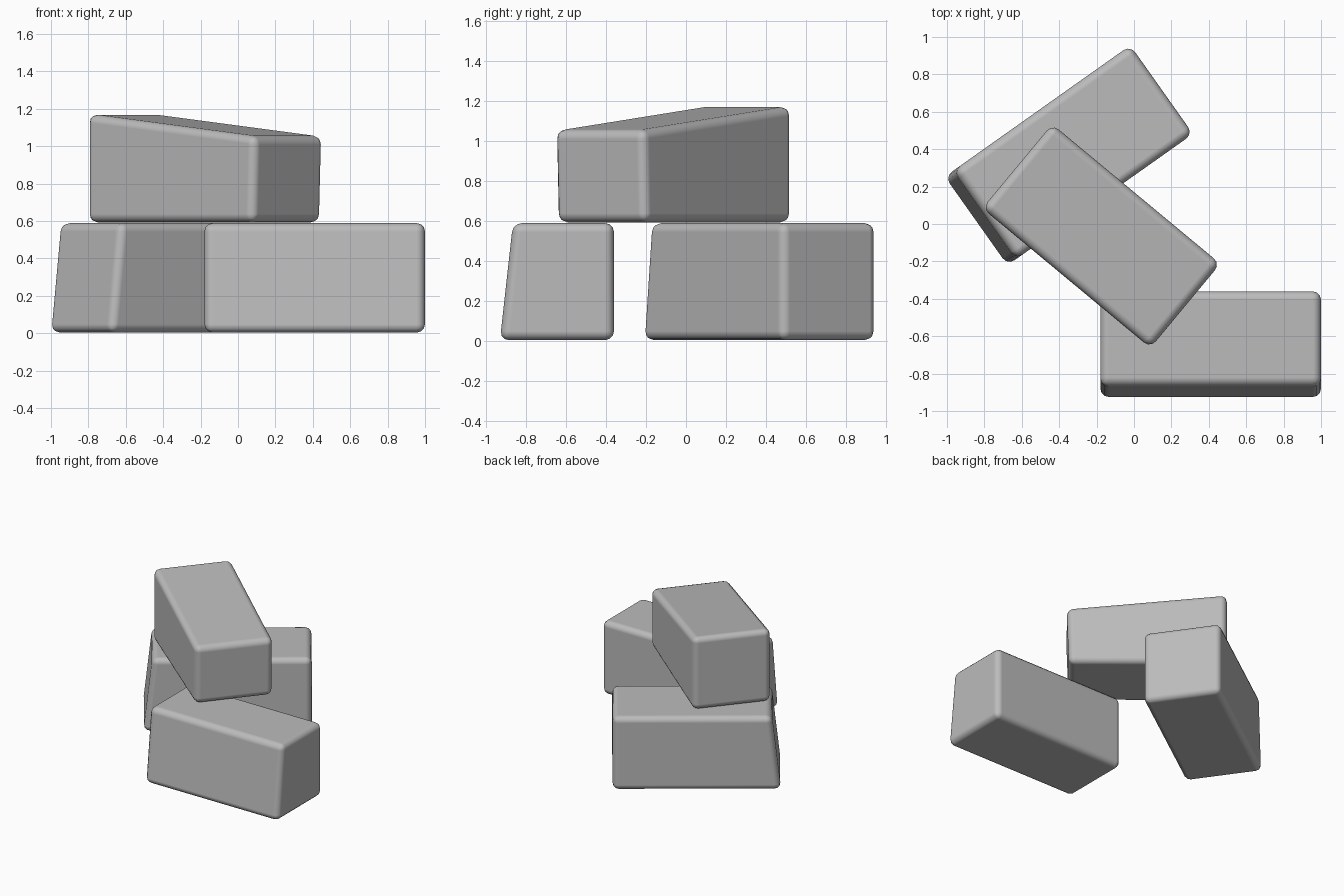
import bpy, bmesh
from math import radians
from mathutils import Matrix

cube = bpy.data.objects.get("Cube")
if cube:
    bpy.data.objects.remove(cube, do_unlink=True)

# Single stone colour
stone = bpy.data.materials.new("stone_grey")
stone.use_nodes = True
GREY = (0.5, 0.5, 0.5, 1)
stone.diffuse_color = GREY
bsdf = next(n for n in stone.node_tree.nodes if n.type == 'BSDF_PRINCIPLED')
bsdf.inputs["Base Color"].default_value = GREY
bsdf.inputs["Roughness"].default_value = 0.8


def brick(name, size, base, yaw, skew):
    """Rounded block standing on base; skew(v) moves its top corners."""
    bm = bmesh.new()
    bmesh.ops.create_cube(bm, size=1)
    bmesh.ops.translate(bm, vec=(0, 0, 0.5), verts=bm.verts)
    bmesh.ops.scale(bm, vec=size, verts=bm.verts)
    for v in bm.verts:
        if v.co.z > 0.1:
            skew(v.co)
    bmesh.ops.transform(bm, matrix=Matrix.Rotation(radians(yaw), 4, 'Z'), verts=bm.verts)
    mesh = bpy.data.meshes.new(name)
    bm.to_mesh(mesh)
    bm.free()
    mesh.materials.append(stone)
    obj = bpy.data.objects.new(name, mesh)
    bpy.context.collection.objects.link(obj)
    obj.location = base
    # Softly worn edges
    bevel = obj.modifiers.new("rounded_edges", 'BEVEL')
    bevel.width = 0.045
    bevel.segments = 3
    bevel.limit_method = 'NONE'
    bevel.harden_normals = True
    for p in mesh.polygons:
        p.use_smooth = True
    return obj


def slope_front(co):
    if co.y < 0:
        co.y += 0.065


def slope_end(co):
    if co.x < 0:
        co.x += 0.065


def slope_top(co):
    if co.x > 0:
        co.z -= 0.12
        co.x += 0.015


# Two bricks on the ground, one lying across them
brick("front_brick", (1.18, 0.57, 0.585), (0.41, -0.645, 0.003), 0, slope_front)
brick("back_brick", (1.22, 0.58, 0.585), (-0.35, 0.366, 0.003), 35.3, slope_end)
brick("top_brick", (1.155, 0.585, 0.58), (-0.18, -0.06, 0.592), -39.7, slope_top)
